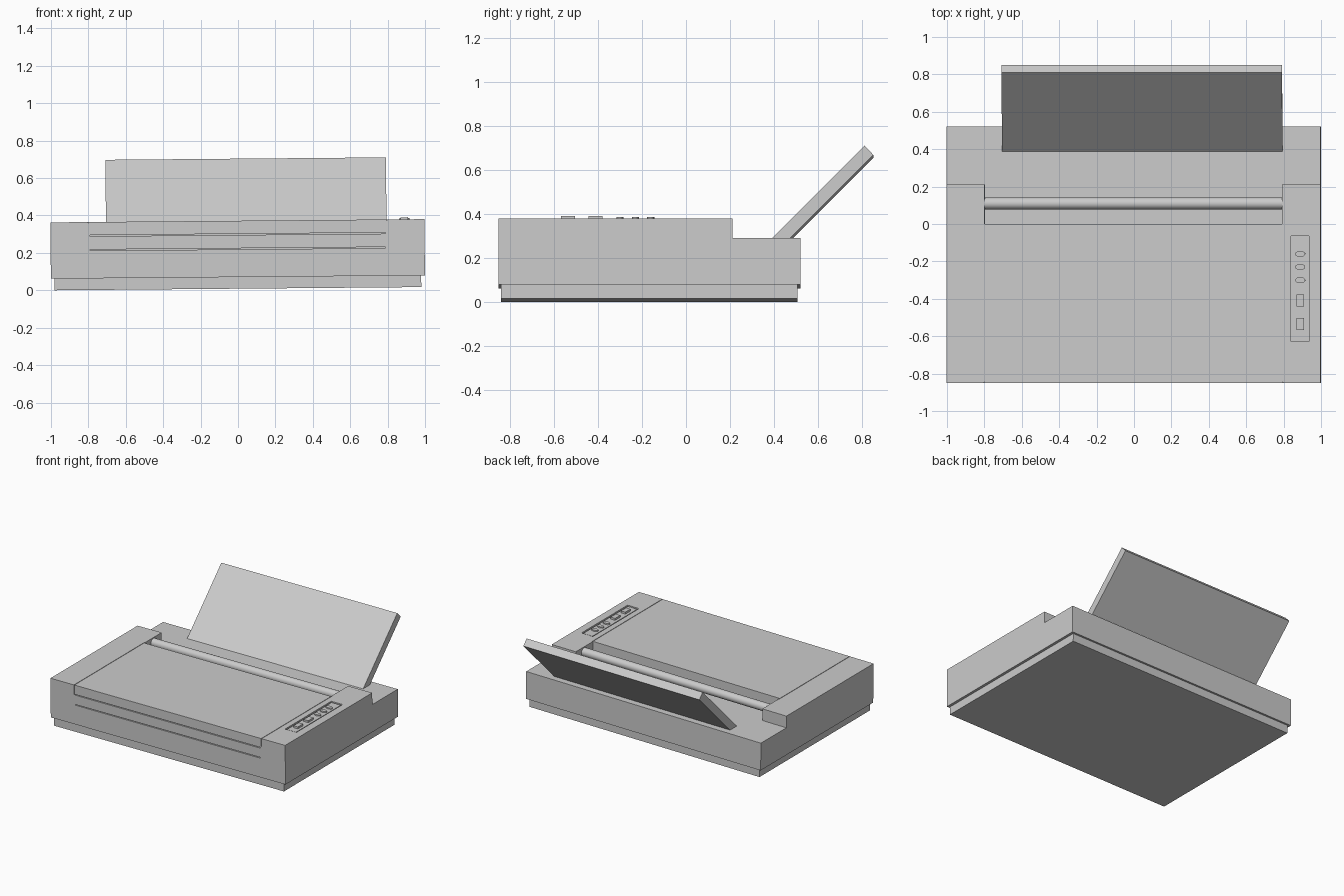
import bpy, bmesh, math
from mathutils import Matrix

if "Cube" in bpy.data.objects:
    bpy.data.objects.remove(bpy.data.objects["Cube"])

# The whole model leans very slightly to one side
TILT = Matrix.Translation((0, 0, 0.0087)) @ Matrix.Rotation(-0.0087, 4, 'Y')
TOP, STEP = 0.363, 0.273


def finish(name, bm):
    bmesh.ops.recalc_face_normals(bm, faces=bm.faces)
    bm.transform(TILT)
    mesh = bpy.data.meshes.new(name)
    bm.to_mesh(mesh)
    bm.free()
    ob = bpy.data.objects.new(name, mesh)
    bpy.context.collection.objects.link(ob)
    return ob


def prism(name, profile, x0, x1):
    """Extrude a (y, z) outline along x."""
    bm = bmesh.new()
    face = bm.faces.new([bm.verts.new((x0, y, z)) for y, z in profile])
    out = bmesh.ops.extrude_face_region(bm, geom=[face])
    verts = [v for v in out['geom'] if isinstance(v, bmesh.types.BMVert)]
    bmesh.ops.translate(bm, verts=verts, vec=(x1 - x0, 0, 0))
    return finish(name, bm)


def box(name, x0, x1, y0, y1, z0, z1):
    return prism(name, [(y0, z0), (y1, z0), (y1, z1), (y0, z1)], x0, x1)


def cylinder(name, matrix, sides):
    """Unit cylinder (radius 1, height 1) placed by a matrix."""
    bm = bmesh.new()
    bmesh.ops.create_cone(bm, cap_ends=True, segments=sides, radius1=1,
                          radius2=1, depth=1, matrix=matrix)
    ob = finish(name, bm)
    bpy.ops.object.select_all(action='DESELECT')
    ob.select_set(True)
    bpy.context.view_layer.objects.active = ob
    bpy.ops.object.shade_smooth_by_angle(angle=math.radians(40))
    return ob


def cut(target, cutter):
    mod = target.modifiers.new(cutter.name, 'BOOLEAN')
    mod.operation, mod.solver, mod.object = 'DIFFERENCE', 'EXACT', cutter
    cutter.hide_render = True
    cutter.hide_viewport = True


# Base plinth
box("base", -0.98, 0.98, -0.84, 0.505, 0, 0.07)

# Main housing with its lower rear deck
housing = prism("housing", [(-0.85, 0.062), (0.52, 0.062), (0.52, STEP),
                            (0.21, STEP), (0.21, TOP), (-0.85, TOP)], -1, 1)

# Roller well, lid seams, front slots and control pocket
cut(housing, box("roller_well_cutter", -0.795, 0.795, 0, 0.25, STEP - 0.001, 0.5))
for side, x in (("left", -0.798), ("right", 0.798)):
    cut(housing, box(f"lid_seam_cutter_{side}", x - 0.002, x + 0.002,
                     -0.9, 0.01, TOP - 0.006, 0.5))
    cut(housing, box(f"lid_end_cutter_{side}", x - 0.002, x + 0.002,
                     -0.9, -0.844, 0.29, 0.5))
for label, z in (("upper", 0.29), ("lower", 0.213)):
    cut(housing, box(f"front_slot_cutter_{label}", -0.79, 0.79,
                     -0.9, -0.835, z - 0.003, z + 0.003))
cut(housing, box("control_pocket_cutter", 0.843, 0.94, -0.627, -0.065,
                 TOP - 0.012, 0.5))

# Control panel plate and its buttons
box("control_panel", 0.852, 0.931, -0.618, -0.074, TOP - 0.016, TOP - 0.004)
for i, y in enumerate((-0.16, -0.23, -0.30)):
    m = Matrix.Translation((0.892, y, 0.359)) @ Matrix.Diagonal((0.027, 0.016, 0.02, 1))
    cylinder(f"oval_button_{i + 1}", m, 24)
for i, y in enumerate((-0.41, -0.535)):
    box(f"square_button_{i + 1}", 0.873, 0.911, y - 0.032, y + 0.032, 0.35, 0.374)

# Paper roller and thin guide wire
turn = Matrix.Rotation(math.pi / 2, 4, 'Y')
for name, y, z, r, sides in (("paper_roller", 0.11, 0.325, 0.032, 32),
                             ):
    cylinder(name, Matrix.Translation((0, y, z)) @ turn
             @ Matrix.Diagonal((r, r, 1.59, 1)), sides)

# Slanted paper support
prism("paper_support", [(0.375, 0.26), (0.458, 0.26), (0.85, 0.652),
                        (0.81, 0.695)], -0.703, 0.797)
